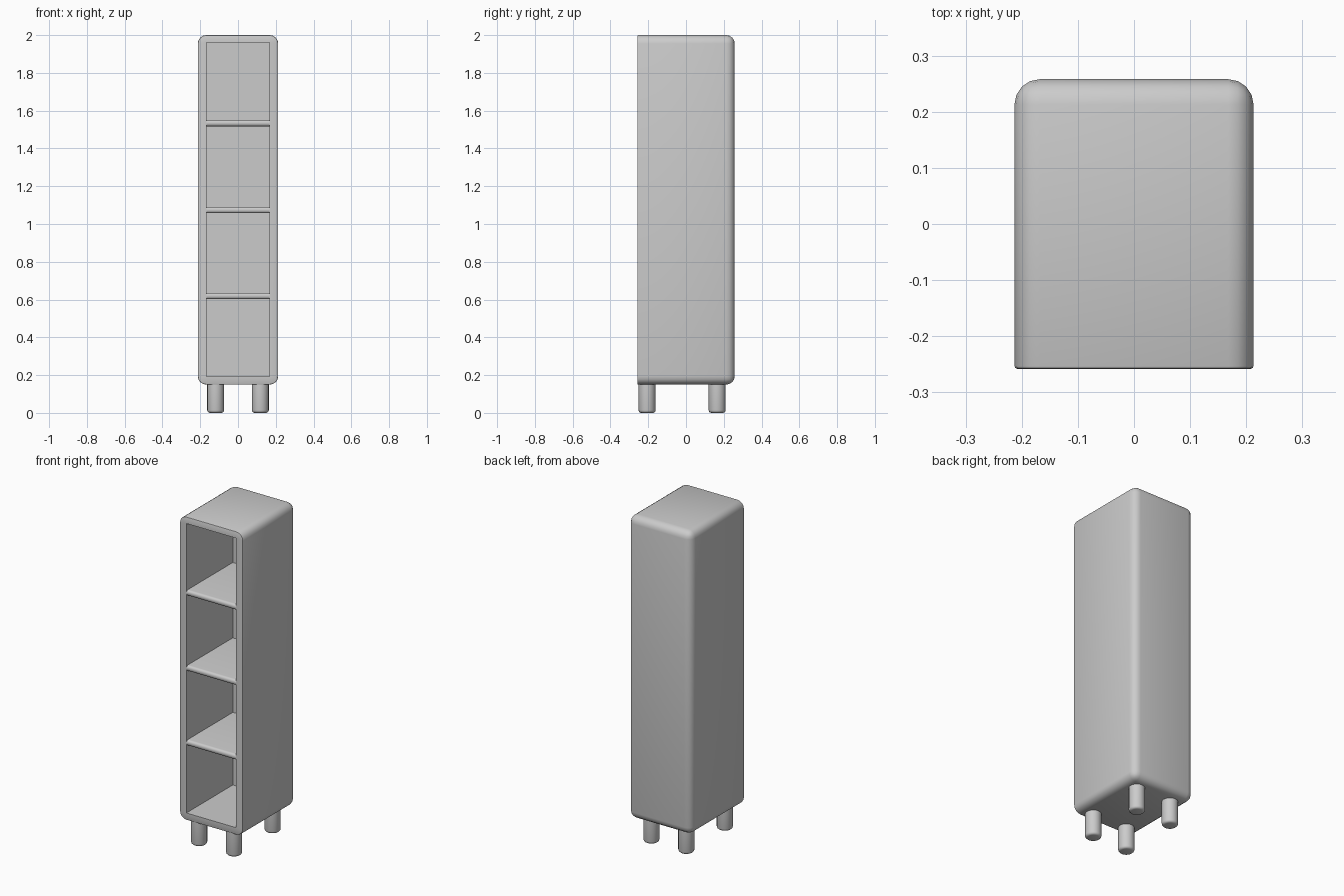
import bpy, bmesh, math
from mathutils import Matrix, Vector

if "Cube" in bpy.data.objects:
    bpy.data.objects.remove(bpy.data.objects["Cube"], do_unlink=True)

FRONT, BACK = -0.258, 0.258
INNER_BACK = 0.19

grey = bpy.data.materials.new("light_grey")
grey.use_nodes = True
colour = (0.6, 0.6, 0.6, 1)
grey.diffuse_color = colour
grey.node_tree.nodes["Principled BSDF"].inputs["Base Color"].default_value = colour


def add_box(bm, lo, hi):
    lo, hi = Vector(lo), Vector(hi)
    matrix = Matrix.Translation((lo + hi) / 2) @ Matrix.Diagonal((*(hi - lo), 1))
    return bmesh.ops.create_cube(bm, size=1, matrix=matrix)["verts"]


def on_front(element, y=FRONT):
    return all(abs(v.co.y - y) < 1e-4 for v in element.verts)


def bevel(bm, edges, offset, segments):
    bmesh.ops.bevel(bm, geom=edges, offset=offset, segments=segments,
                    profile=0.5, affect='EDGES', clamp_overlap=True)


def finish(bm, name):
    mesh = bpy.data.meshes.new(name)
    bm.to_mesh(mesh)
    bm.free()
    mesh.materials.append(grey)
    obj = bpy.data.objects.new(name, mesh)
    bpy.context.collection.objects.link(obj)
    bpy.ops.object.select_all(action='DESELECT')
    obj.select_set(True)
    bpy.context.view_layer.objects.active = obj
    bpy.ops.object.shade_smooth_by_angle(angle=math.radians(35))
    return obj


# Cabinet shell: rounded outside, nearly sharp front rim
bm = bmesh.new()
add_box(bm, (-0.213, FRONT, 0.15), (0.213, BACK, 2.0))
bevel(bm, [e for e in bm.edges if not on_front(e)], 0.045, 4)
bevel(bm, [e for e in bm.edges if on_front(e)], 0.005, 2)
bmesh.ops.delete(bm, geom=[f for f in bm.faces if on_front(f)], context='FACES_ONLY')

# Open cavity, joined to the shell by a flat front frame
cavity = add_box(bm, (-0.168, FRONT, 0.193), (0.168, INNER_BACK, 1.96))
cavity_faces = {f for v in cavity for f in v.link_faces}
bmesh.ops.delete(bm, geom=[f for f in cavity_faces if on_front(f)], context='FACES_ONLY')
rim = [e for e in bm.edges if e.is_boundary]
bmesh.ops.triangle_fill(bm, edges=rim, use_beauty=True, normal=(0, -1, 0))
bmesh.ops.recalc_face_normals(bm, faces=bm.faces)
finish(bm, "cabinet_shell")

# Shelves with rounded front edges
for i, z in enumerate((0.619, 1.074, 1.534)):
    bm = bmesh.new()
    front = FRONT + 0.002
    add_box(bm, (-0.168, front, z - 0.017), (0.168, INNER_BACK, z + 0.017))
    lips = [e for e in bm.edges if on_front(e, front)
            and abs(e.verts[0].co.z - e.verts[1].co.z) < 1e-4]
    bevel(bm, lips, 0.015, 4)
    finish(bm, f"shelf_{i + 1}")

# Round legs with softened feet
for end, y in (("front", -0.206), ("back", 0.165)):
    for side, x in (("left", 0.118), ("right", -0.118)):
        bm = bmesh.new()
        bmesh.ops.create_cone(bm, cap_ends=True, segments=20, radius1=0.045,
                              radius2=0.045, depth=0.16,
                              matrix=Matrix.Translation((x, y, 0.08)))
        bevel(bm, [e for e in bm.edges if all(v.co.z < 0.01 for v in e.verts)], 0.014, 3)
        finish(bm, f"{end}_{side}_leg")
